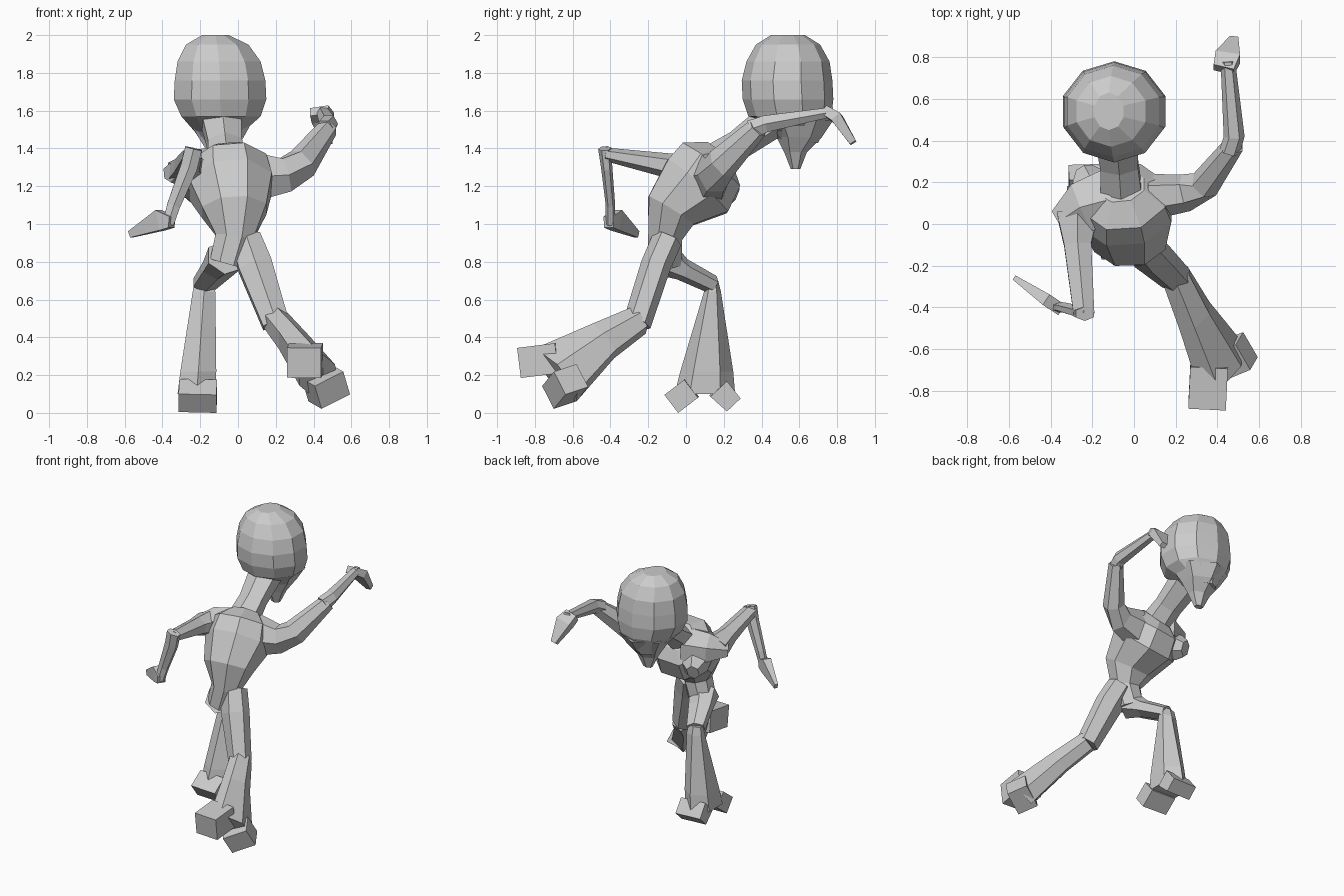
import bpy, bmesh, math
from mathutils import Vector


def tube(name, secs, side=(1, 0, 0), n=6, flat=False):
    """Faceted loft: secs = (x, y, z, half width along side, half depth)."""
    bm = bmesh.new()
    ang = [2 * math.pi * (i + 0.5) / n for i in range(n)]
    mc = max(math.cos(a) for a in ang)
    ms = max(math.sin(a) for a in ang)
    pts = [Vector(s[:3]) for s in secs]
    rings = []
    for i, s in enumerate(secs):
        a, b = pts[max(i - 1, 0)], pts[min(i + 1, len(pts) - 1)]
        t = Vector((0, 0, 1)) if flat else (b - a).normalized()
        u = Vector(side)
        u = (u - t * u.dot(t)).normalized()
        v = t.cross(u)
        rings.append([bm.verts.new(pts[i] + u * s[3] * math.cos(k) / mc
                                   + v * s[4] * math.sin(k) / ms) for k in ang])
    for r, q in zip(rings, rings[1:]):
        for i in range(n):
            j = (i + 1) % n
            bm.faces.new((r[i], r[j], q[j], q[i]))
    bm.faces.new(rings[0][::-1])
    bm.faces.new(rings[-1])
    bmesh.ops.recalc_face_normals(bm, faces=bm.faces)
    me = bpy.data.meshes.new(name)
    bm.to_mesh(me)
    bm.free()
    ob = bpy.data.objects.new(name, me)
    bpy.context.collection.objects.link(ob)
    return ob


# Torso, leaning toward +y
tube("torso", [(-.06, -.11, .79, .09, .09), (-.02, -.11, .93, .10, .09),
               (-.02, -.08, 1.07, .17, .14), (-.04, .06, 1.20, .22, .21),
               (-.05, .13, 1.31, .20, .19), (-.06, .18, 1.36, .11, .10)], n=8)

# Neck
tube("neck", [(-.06, .14, 1.32, .10, .10), (-.07, .28, 1.42, .09, .08),
              (-.09, .50, 1.58, .11, .10)])

# Skull and the narrow chin hanging below it
tube("head", [(-.11, .60, 1.43, .08, .10), (-.10, .59, 1.49, .13, .14),
              (-.09, .55, 1.57, .21, .22), (-.095, .54, 1.66, .245, .24),
              (-.095, .535, 1.76, .24, .24), (-.10, .54, 1.86, .22, .22),
              (-.11, .54, 1.95, .165, .17), (-.12, .54, 2.0, .07, .09)],
     n=10, flat=True)
tube("chin", [(-.09, .58, 1.29, .03, .025), (-.09, .58, 1.38, .07, .06),
              (-.09, .60, 1.46, .12, .12), (-.09, .60, 1.55, .17, .18)],
     flat=True)

# Left shoulder and chest mass
tube("left_shoulder", [(-.10, .12, 1.29, .15, .12), (-.25, .08, 1.28, .12, .11),
                       (-.36, .01, 1.27, .06, .05)], side=(0, 1, 0))
tube("left_chest", [(-.16, .08, 1.24, .10, .11), (-.22, .21, 1.18, .08, .09),
                    (-.24, .26, 1.16, .04, .06)])

# Left arm, swung back with the elbow bent
tube("left_upper_arm", [(-.27, .05, 1.28, .10, .09), (-.27, -.10, 1.31, .065, .065),
                        (-.24, -.43, 1.37, .05, .035)])
tube("left_forearm", [(-.235, -.43, 1.40, .045, .035), (-.26, -.42, 1.30, .045, .03),
                      (-.34, -.40, 1.10, .035, .025), (-.37, -.40, 1.0, .03, .025)])
tube("left_hand", [(-.35, -.41, 1.01, .03, .03), (-.41, -.37, 1.02, .055, .03),
                   (-.57, -.26, .945, .018, .012)], side=(0, 0, 1), n=4)

# Right arm, reaching out ahead
tube("right_upper_arm", [(.08, .13, 1.25, .13, .11), (.25, .15, 1.26, .09, .09),
                         (.34, .19, 1.32, .08, .075), (.48, .38, 1.51, .05, .05)],
     side=(0, 0, 1))
tube("right_forearm", [(.46, .35, 1.50, .05, .05), (.48, .42, 1.53, .045, .05),
                       (.45, .78, 1.595, .025, .035)], side=(0, 0, 1))
tube("right_hand", [(.43, .74, 1.60, .05, .025), (.45, .80, 1.56, .06, .03),
                    (.48, .885, 1.43, .02, .018)], side=(1, 0, 0), n=4)

# Forward leg with its flared shin
tube("left_thigh", [(-.07, -.12, .82, .09, .10), (-.11, -.02, .76, .08, .06),
                    (-.18, .14, .68, .06, .05)])
tube("left_shin", [(-.18, .14, .70, .05, .03), (-.18, .14, .64, .06, .045),
                   (-.21, .11, .22, .095, .14), (-.22, .10, .10, .10, .16)],
     flat=True)

# Trailing leg
flare = (.13, .15, -.24)
tube("right_thigh", [(.04, -.10, .92, .08, .08), (.09, -.16, .78, .09, .08),
                     (.20, -.26, .47, .07, .075)])
tube("right_shin", [(.20, -.25, .49, .07, .075), (.29, -.44, .38, .10, .085),
                    (.42, -.69, .20, .17, .11)], side=flare)

# Split hoof-like feet, two toes on each
toes = {
    "left_back_toe": ([(-.21, .03, .13, .10, .06), (-.215, -.075, .05, .10, .06)], (1, 0, 0)),
    "left_front_toe": ([(-.21, .17, .13, .10, .06), (-.215, .25, .045, .10, .05)], (1, 0, 0)),
    "right_upper_toe": ([(.36, -.68, .29, .09, .08), (.35, -.88, .265, .09, .08)], (1, 0, 0)),
    "right_lower_toe": ([(.43, -.58, .16, .09, .07), (.50, -.70, .12, .09, .07)], (1, .6, .6)),
}
for name, (secs, side) in toes.items():
    tube(name, secs, side, n=4)
